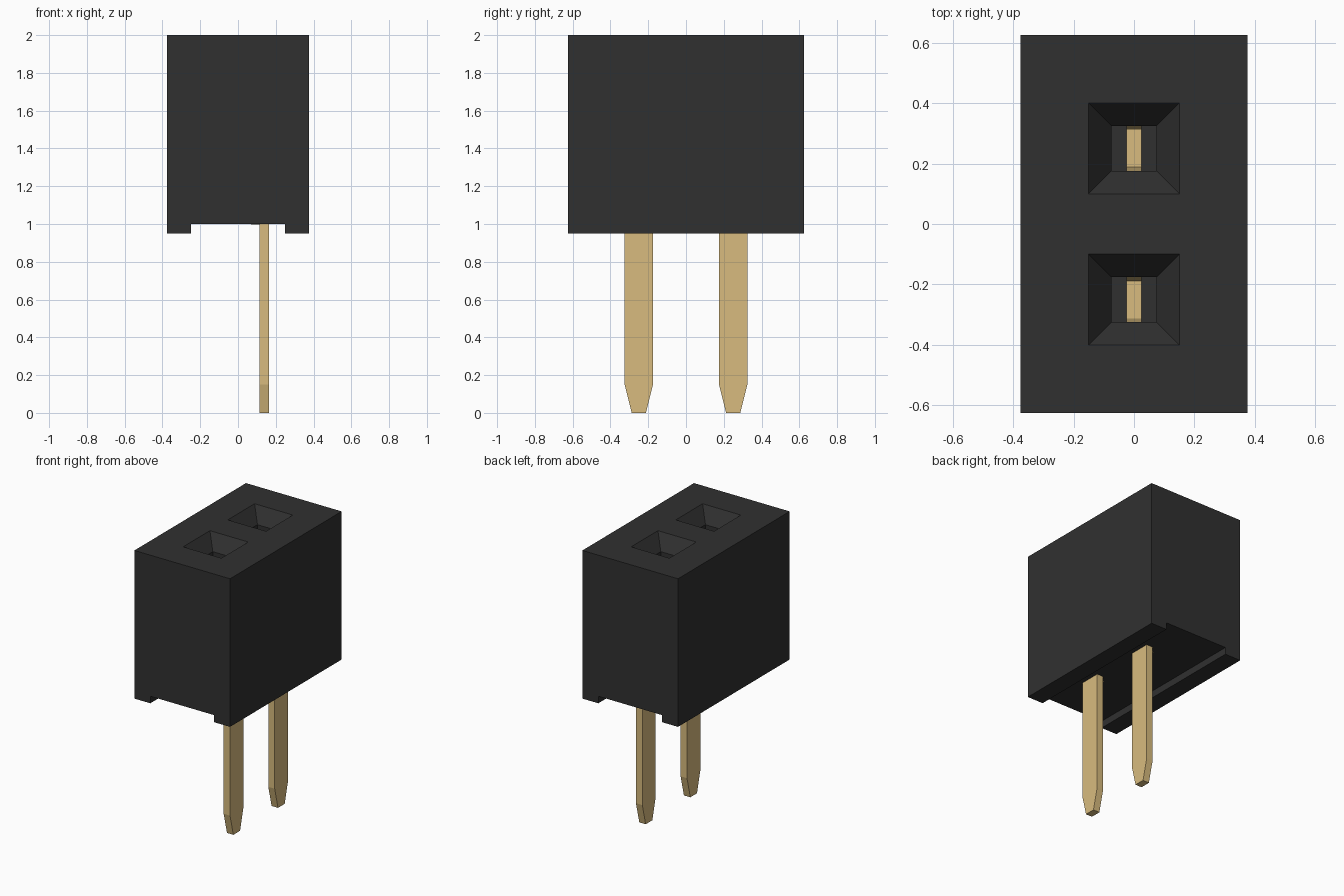
import bpy
import bmesh
from mathutils import Vector

if "Cube" in bpy.data.objects:
    bpy.data.objects.remove(bpy.data.objects["Cube"])


def material(name, rgb):
    m = bpy.data.materials.new(name)
    m.use_nodes = True
    m.diffuse_color = (*rgb, 1)
    m.node_tree.nodes["Principled BSDF"].inputs["Base Color"].default_value = (*rgb, 1)
    return m


black = material("black plastic", (0.030, 0.030, 0.030))
gold = material("gold metal", (0.69, 0.50, 0.21))


def finish(name, bm, mat):
    bmesh.ops.recalc_face_normals(bm, faces=bm.faces)
    me = bpy.data.meshes.new(name)
    bm.to_mesh(me)
    bm.free()
    me.materials.append(mat)
    ob = bpy.data.objects.new(name, me)
    bpy.context.collection.objects.link(ob)
    return ob


def prism(bm, points, offset):
    """Extrude a closed outline of 3D points along an offset."""
    face = bm.faces.new([bm.verts.new(p) for p in points])
    ext = bmesh.ops.extrude_face_region(bm, geom=[face], use_keep_orig=True)
    moved = [v for v in ext["geom"] if isinstance(v, bmesh.types.BMVert)]
    bmesh.ops.translate(bm, verts=moved, vec=offset)


W, D, TOP, FOOT, SLOT = 0.375, 0.625, 2.0, 0.95, 1.0
PITCH = 0.25

# Housing: channelled profile swept front to back
bm = bmesh.new()
outline = [(-W, FOOT), (-0.25, FOOT), (-0.25, SLOT), (0.25, SLOT),
           (0.25, FOOT), (W, FOOT), (W, TOP), (-W, TOP)]
prism(bm, [(x, -D, z) for x, z in outline], (0, 2 * D, 0))

# Cut the top face along the socket borders
cuts = [((0, y, 0), (0, 1, 0)) for y in (-0.4, -0.1, 0.1, 0.4)]
cuts += [((x, 0, 0), (1, 0, 0)) for x in (-0.15, 0.15)]
for co, no in cuts:
    top = [f for f in bm.faces if all(v.co.z > TOP - 0.001 for v in f.verts)]
    geom = set(top)
    for f in top:
        geom.update(f.edges)
        geom.update(f.verts)
    bmesh.ops.bisect_plane(bm, geom=list(geom), plane_co=co, plane_no=no)


def is_socket(f):
    c = f.calc_center_median()
    return (all(v.co.z > TOP - 0.001 for v in f.verts)
            and abs(c.x) < 0.1 and abs(abs(c.y) - PITCH) < 0.1)


# Funnel, then straight shaft
sockets = [f for f in bm.faces if is_socket(f)]
for scale, drop in ((0.5, 0.1), (1.0, 0.82)):
    sockets = bmesh.ops.extrude_discrete_faces(bm, faces=sockets)["faces"]
    for f in sockets:
        c = f.calc_center_median()
        for v in f.verts:
            v.co = c + (v.co - c) * scale - Vector((0, 0, drop))
finish("housing", bm, black)

# One pin and one spring contact per socket
for label, y in (("front", -PITCH), ("back", PITCH)):
    bm = bmesh.new()
    pin = [(-0.0375, 0), (0.0375, 0), (0.075, 0.15), (0.075, 1.01),
           (-0.075, 1.01), (-0.075, 0.15)]
    prism(bm, [(0.115, y + a, z) for a, z in pin], (0.05, 0, 0))
    finish(label + "_pin", bm, gold)

    # U-shaped contact with legs leaning out to the shaft walls
    bm = bmesh.new()
    fork = [(-0.074, 1.07), (0.074, 1.07), (0.074, 1.7), (0.062, 1.1),
            (-0.062, 1.1), (-0.074, 1.7)]
    prism(bm, [(-0.025, y + a, z) for a, z in fork], (0.05, 0, 0))
    finish(label + "_contact", bm, gold)

    # Tab joining the pin to the contact under the housing
    bm = bmesh.new()
    tab = [(0.07, 0.998), (0.12, 0.998), (0.12, 1.03), (0.07, 1.03)]
    prism(bm, [(x, y - 0.03, z) for x, z in tab], (0, 0.06, 0))
    finish(label + "_tab", bm, gold)
